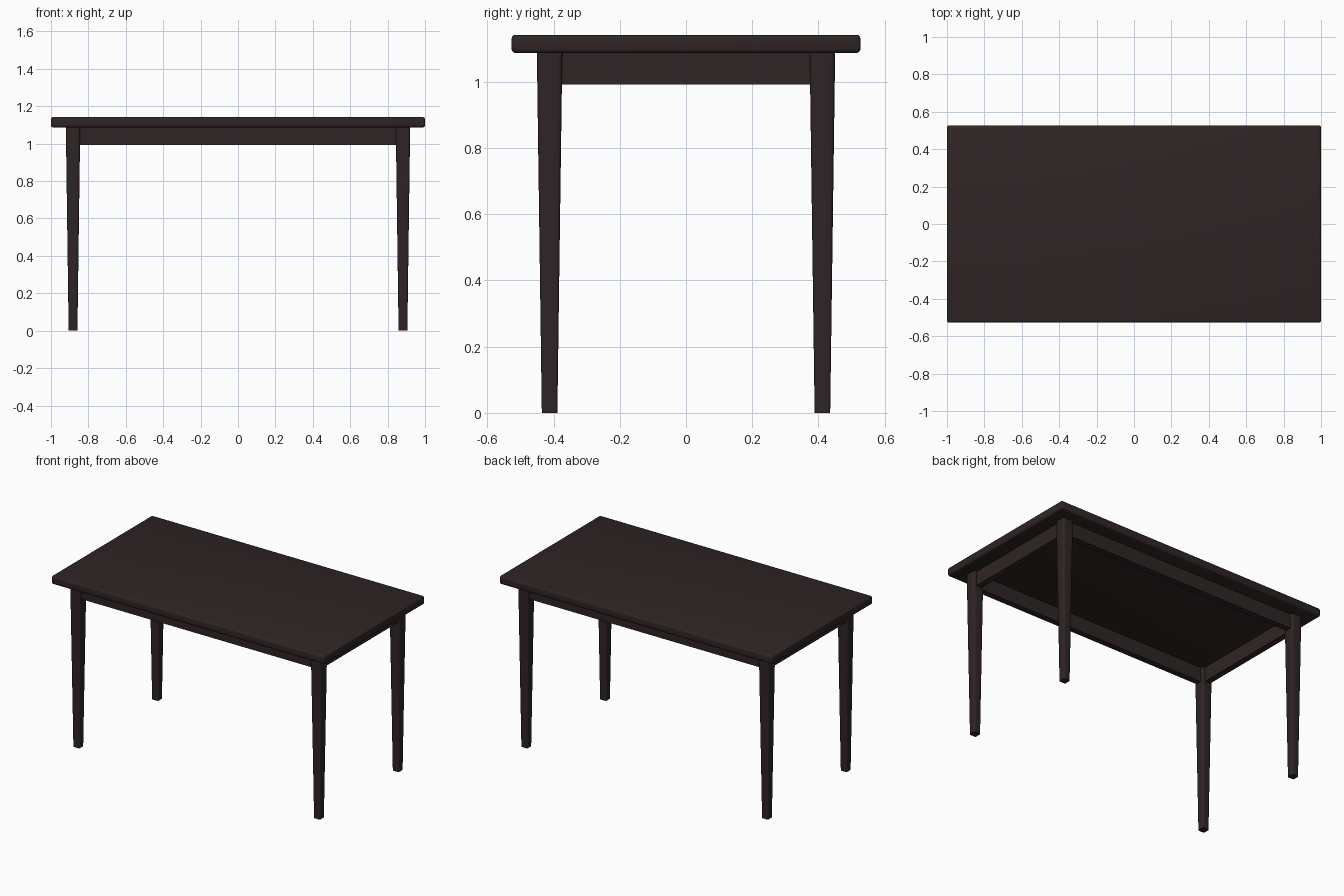
import bpy, bmesh, math

if "Cube" in bpy.data.objects:
    bpy.data.objects.remove(bpy.data.objects["Cube"])

wood = bpy.data.materials.new("dark wood")
wood.diffuse_color = (0.028, 0.018, 0.018, 1)
wood.use_nodes = True
wood.node_tree.nodes["Principled BSDF"].inputs["Base Color"].default_value = wood.diffuse_color


def finish(name, bm):
    bmesh.ops.recalc_face_normals(bm, faces=bm.faces)
    me = bpy.data.meshes.new(name)
    bm.to_mesh(me)
    bm.free()
    me.materials.append(wood)
    ob = bpy.data.objects.new(name, me)
    bpy.context.collection.objects.link(ob)
    bpy.context.view_layer.objects.active = ob
    ob.select_set(True)
    bpy.ops.object.shade_smooth_by_angle(angle=math.radians(35))
    ob.select_set(False)
    return ob


def box(name, lo, hi, bevel=0):
    bm = bmesh.new()
    bmesh.ops.create_cube(bm, size=1)
    for v in bm.verts:
        v.co = [(lo[i] + hi[i]) / 2 + v.co[i] * (hi[i] - lo[i]) for i in range(3)]
    if bevel:
        bmesh.ops.bevel(bm, geom=bm.edges[:], offset=bevel, segments=3,
                        profile=0.5, affect='EDGES')
    return finish(name, bm)


def rounded_square(half, radius, z, cx, cy, steps=4):
    pts = []
    for q, (sx, sy) in enumerate([(1, 1), (-1, 1), (-1, -1), (1, -1)]):
        for k in range(steps + 1):
            a = (q + k / steps) * math.pi / 2
            pts.append((cx + sx * (half - radius) + radius * math.cos(a),
                        cy + sy * (half - radius) + radius * math.sin(a), z))
    return pts


def leg(name, cx, cy):
    # tapered leg with a rounded-square section
    bm = bmesh.new()
    low = [bm.verts.new(p) for p in rounded_square(0.0235, 0.008, 0, cx, cy)]
    top = [bm.verts.new(p) for p in rounded_square(0.0385, 0.013, 1.09, cx, cy)]
    n = len(low)
    for i in range(n):
        j = (i + 1) % n
        bm.faces.new((low[i], low[j], top[j], top[i]))
    bm.faces.new(low[::-1])
    bm.faces.new(top)
    finish(name, bm)


LX, LY, T = 0.882, 0.412, 0.02

# tabletop with softened edges
box("tabletop", (-1, -0.527, 1.087), (1, 0.527, 1.142), 0.012)

# legs
for sx, side in ((-1, "left"), (1, "right")):
    for sy, end in ((-1, "front"), (1, "back")):
        leg(f"{end}_{side}_leg", sx * LX, sy * LY)

# apron rails between the legs
for s, end, side in ((-1, "front", "left"), (1, "back", "right")):
    box(f"{end}_apron", (-LX, s * LY - T, 0.992), (LX, s * LY + T, 1.09))
    box(f"{side}_apron", (s * LX - T, -LY, 0.992), (s * LX + T, LY, 1.09))
